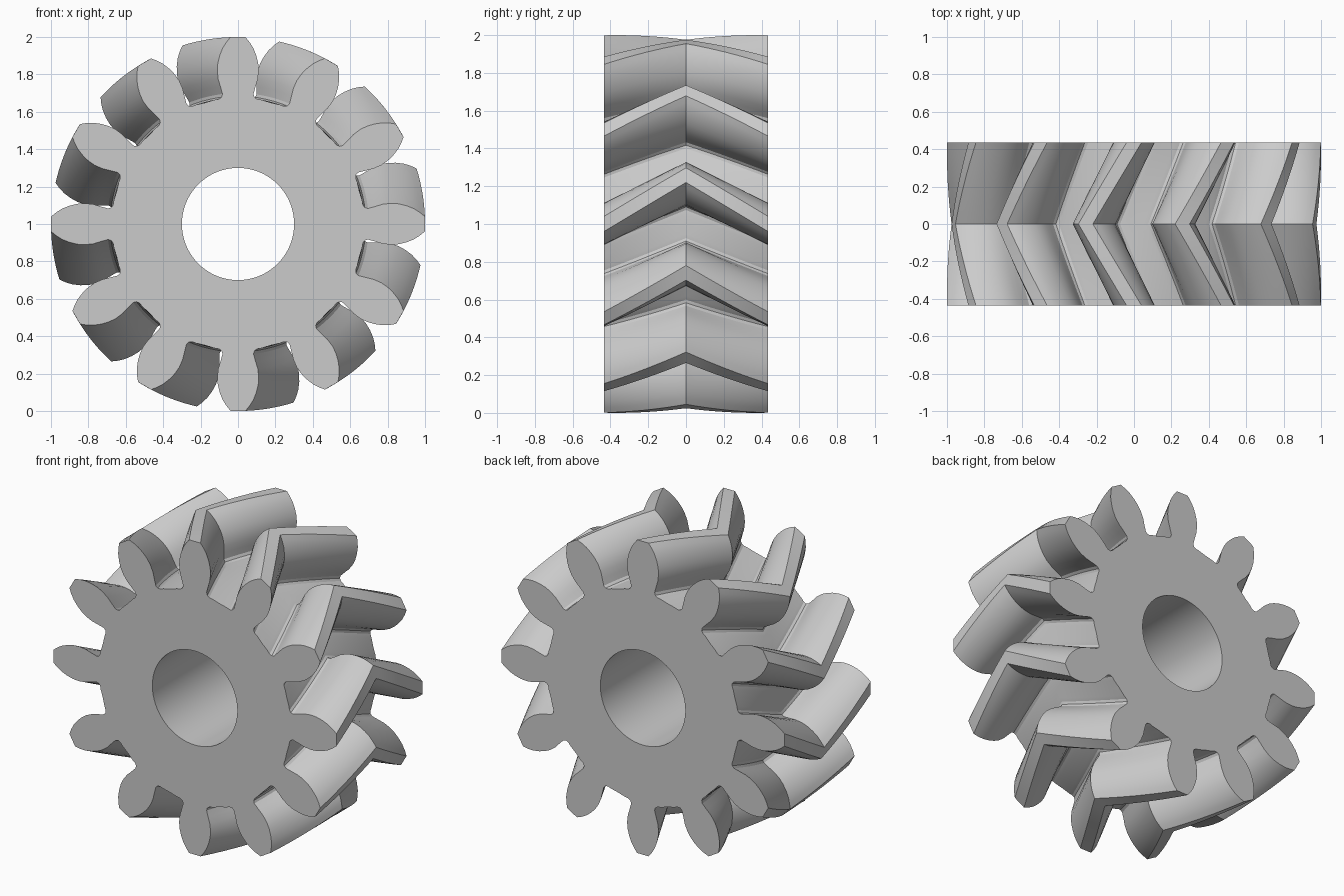
import bpy, bmesh
from math import pi, sin, cos, atan2, hypot, radians

cube = bpy.data.objects.get("Cube")
if cube:
    bpy.data.objects.remove(cube, do_unlink=True)

TEETH = 12
HALF_WIDTH = 0.435
TWIST = radians(15)      # herringbone twist from each face to the middle
STEPS = 8                # slices per half
BORE_R, BORE_SIDES = 0.3, 64

# Half tooth profile, root to tip: (sideways offset, distance from axis)
FLANK = [(0.125, 0.664), (0.102, 0.668), (0.088, 0.678), (0.083, 0.695),
         (0.094, 0.735), (0.106, 0.775), (0.111, 0.82), (0.108, 0.86),
         (0.098, 0.90), (0.082, 0.94), (0.062, 0.972), (0.040, 0.999)]


def gear_outline():
    """Polar points of the full toothed outline, counter-clockwise."""
    tooth = FLANK + [(-s, r) for s, r in reversed(FLANK)]
    points = []
    for i in range(TEETH):
        centre = 2 * pi * i / TEETH
        points.append((centre - pi / TEETH, 0.672))
        points += [(centre - atan2(s, r), hypot(s, r)) for s, r in tooth]
    return points


def ring(bm, polar, y, turn=0.0):
    return [bm.verts.new((r * cos(a + turn), y, 1 + r * sin(a + turn)))
            for a, r in polar]


def bridge(bm, a, b):
    for i in range(len(a)):
        j = (i + 1) % len(a)
        bm.faces.new((a[i], a[j], b[j], b[i]))


def loop_edges(bm, loop):
    return [bm.edges.get((v, loop[i - 1])) for i, v in enumerate(loop)]


bm = bmesh.new()

# Twisted teeth, meeting in a V at the middle
outline = gear_outline()
slices = []
for k in range(-STEPS, STEPS + 1):
    t = k / STEPS
    slices.append(ring(bm, outline, t * HALF_WIDTH, TWIST * (1 - abs(t))))
for a, b in zip(slices, slices[1:]):
    bridge(bm, a, b)

# Straight shaft hole
circle = [(2 * pi * i / BORE_SIDES, BORE_R) for i in range(BORE_SIDES)]
bore = [ring(bm, circle, y) for y in (-HALF_WIDTH, HALF_WIDTH)]
bridge(bm, *bore)

# Flat end faces around the hole
for outer, inner, side in ((slices[0], bore[0], -1), (slices[-1], bore[1], 1)):
    bmesh.ops.triangle_fill(
        bm, use_beauty=True, normal=(0, side, 0),
        edges=loop_edges(bm, outer) + loop_edges(bm, inner))
bmesh.ops.recalc_face_normals(bm, faces=bm.faces)

mesh = bpy.data.meshes.new("herringbone_gear")
bm.to_mesh(mesh)
bm.free()
gear = bpy.data.objects.new("herringbone_gear", mesh)
bpy.context.collection.objects.link(gear)

# Plain grey
grey = bpy.data.materials.new("light_grey")
grey.use_nodes = True
colour = (0.6, 0.6, 0.6, 1)
grey.diffuse_color = colour
grey.node_tree.nodes["Principled BSDF"].inputs["Base Color"].default_value = colour
mesh.materials.append(grey)

bpy.ops.object.select_all(action="DESELECT")
gear.select_set(True)
bpy.context.view_layer.objects.active = gear
bpy.ops.object.shade_smooth_by_angle(angle=radians(25))
